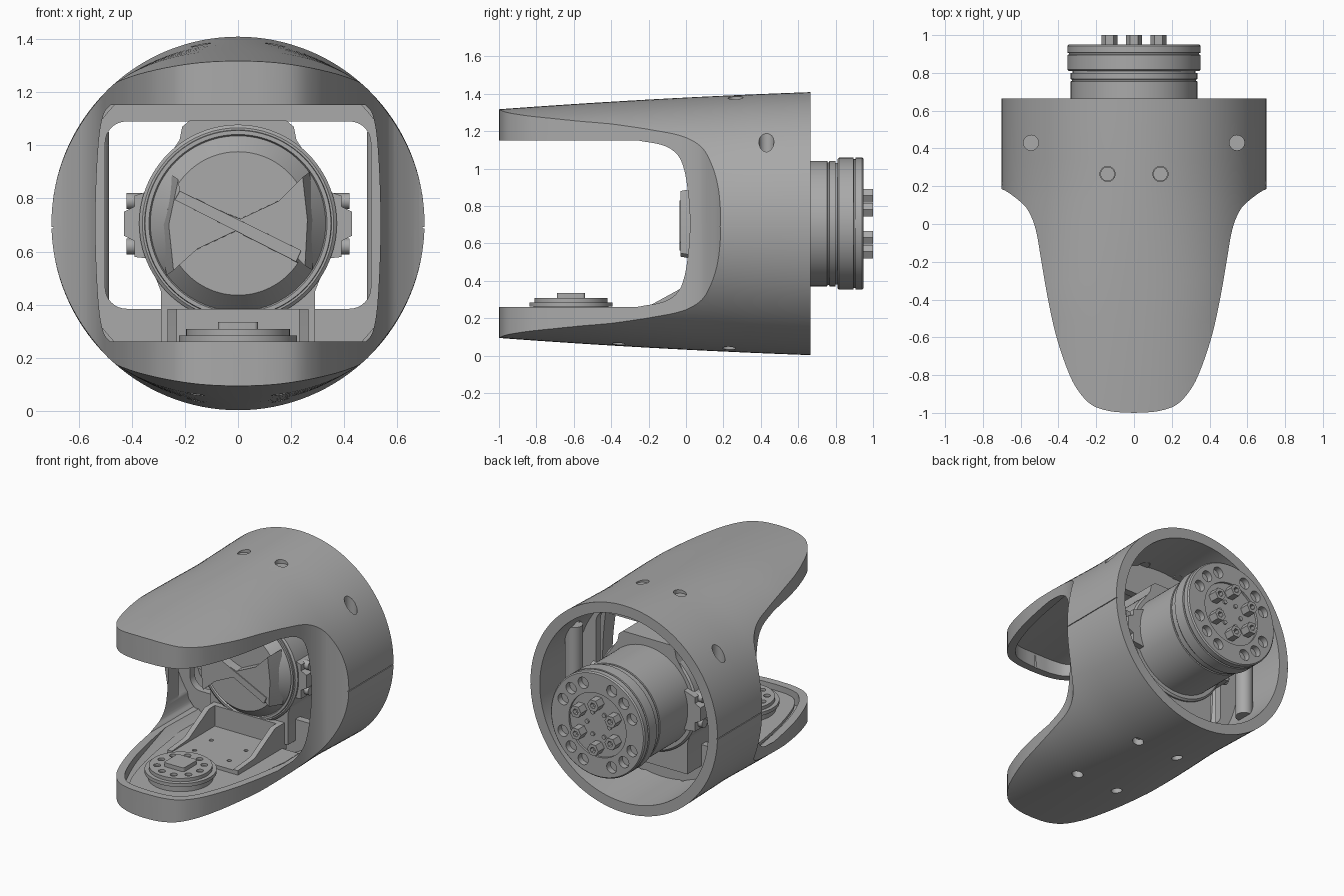
import bpy, bmesh, math
from mathutils import Vector

if "Cube" in bpy.data.objects:
    bpy.data.objects.remove(bpy.data.objects["Cube"], do_unlink=True)

CZ = 0.706  # height of the main axis
GREY = (0.4, 0.4, 0.4, 1)
grey = bpy.data.materials.new("plain_grey")
grey.use_nodes = True
grey.diffuse_color = GREY
grey.node_tree.nodes["Principled BSDF"].inputs["Base Color"].default_value = GREY


def finish(name, bm):
    bmesh.ops.recalc_face_normals(bm, faces=bm.faces)
    mesh = bpy.data.meshes.new(name)
    bm.to_mesh(mesh)
    bm.free()
    mesh.materials.append(grey)
    obj = bpy.data.objects.new(name, mesh)
    bpy.context.collection.objects.link(obj)
    return obj


def activate(obj):
    bpy.ops.object.select_all(action='DESELECT')
    obj.select_set(True)
    bpy.context.view_layer.objects.active = obj


def prism(name, polys, axis, lo, hi, taper=1.0):
    """Extrude 2D polygons along an axis; taper scales the low end."""
    place = {'x': lambda a, b, h: (h, a, b),
             'y': lambda a, b, h: (a, h, b),
             'z': lambda a, b, h: (a, b, h)}[axis]
    bm = bmesh.new()
    for poly in polys:
        ca = sum(p[0] for p in poly) / len(poly)
        cb = sum(p[1] for p in poly) / len(poly)
        low = [bm.verts.new(place(ca + (a - ca) * taper, cb + (b - cb) * taper, lo)) for a, b in poly]
        high = [bm.verts.new(place(a, b, hi)) for a, b in poly]
        bm.faces.new(low)
        bm.faces.new(high)
        for i in range(len(poly)):
            bm.faces.new((low[i - 1], low[i], high[i], high[i - 1]))
    return finish(name, bm)


def loft(name, rows, n=96):
    """Rings (y, x radius, z radius, squareness) around the main axis."""
    bm = bmesh.new()
    rings = []
    for y, rx, rz, p in rows:
        ring = []
        for i in range(n):
            c, s = math.cos(math.tau * i / n), math.sin(math.tau * i / n)
            k = (abs(c) ** p + abs(s) ** p) ** (-1 / p)
            ring.append(bm.verts.new((rx * c * k, y, CZ + rz * s * k)))
        rings.append(ring)
    for r, s in zip(rings, rings[1:]):
        for i in range(n):
            bm.faces.new((r[i - 1], r[i], s[i], s[i - 1]))
    bm.faces.new(rings[0])
    bm.faces.new(rings[-1])
    return finish(name, bm)


def turned(name, profile):
    return loft(name, [(y, r, r, 2) for r, y in profile])


def circle(r, a=0.0, b=0.0, n=32):
    return [(a + r * math.cos(math.tau * i / n), b + r * math.sin(math.tau * i / n)) for i in range(n)]


def rect(a0, a1, b0, b1):
    return [(a0, b0), (a1, b0), (a1, b1), (a0, b1)]


def rounded(a0, a1, b0, b1, r):
    pts = []
    for k, (a, b) in enumerate([(a1 - r, b1 - r), (a0 + r, b1 - r), (a0 + r, b0 + r), (a1 - r, b0 + r)]):
        pts += [(a + r * math.cos(math.pi / 2 * (k + i / 8)),
                 b + r * math.sin(math.pi / 2 * (k + i / 8))) for i in range(9)]
    return pts


def mirrored(half):
    """Close a right-hand outline with its mirror image."""
    return half + [(-a, b) for a, b in reversed(half) if a > 1e-5]


def boolean(obj, cutter, op='DIFFERENCE'):
    mod = obj.modifiers.new("cut", 'BOOLEAN')
    mod.object, mod.operation, mod.solver = cutter, op, 'EXACT'
    activate(obj)
    bpy.ops.object.modifier_apply(modifier=mod.name)
    bpy.data.objects.remove(cutter, do_unlink=True)


def smooth_curve(pts, steps=5):
    v = [Vector(p) for p in pts]
    v = [2 * v[0] - v[1]] + v + [2 * v[-1] - v[-2]]
    out = []
    for p, q, r, s in zip(v, v[1:], v[2:], v[3:]):
        for i in range(steps):
            t = i / steps
            out.append(0.5 * (2 * q + (r - p) * t + (2 * p - 5 * q + 4 * r - s) * t * t
                              + (3 * q - p - 3 * r + s) * t ** 3))
    return out + [v[-2]]


# Forked housing: tapered barrel, flatter at the front, trimmed by the tongue-shaped plan
PLAN = smooth_curve([(0, -1), (.12, -.992), (.22, -.96), (.29, -.89), (.345, -.79), (.41, -.6),
                     (.455, -.4), (.49, -.2), (.52, -.03), (.56, .07), (.61, .125), (.7, .185), (.8, .2)])


def plan_outline(inset):
    half = []
    for i, p in enumerate(PLAN):
        t = (PLAN[min(i + 1, len(PLAN) - 1)] - PLAN[max(i - 1, 0)]).normalized()
        half.append((max(p.x - t.y * inset, 0), p.y + t.x * inset))
    return mirrored(half + [(.8, .9)])


def barrel(name, inset, back):
    rows = []
    for i in range(17):
        y = -1.05 + (back + 1.05) * i / 16
        s = (0.665 - y) / 1.67
        flat = min(max((0.2 - y) / .6, 0), 1)
        rows.append((y, .702 - inset, .703 - .06 * s - .032 * s * s - inset, 2 + .3 * flat))
    obj = loft(name, rows, 128)
    boolean(obj, prism("plan_cutter", [plan_outline(inset * .75)], 'z', -1, 3), 'INTERSECT')
    return obj


housing = barrel("housing", 0, .665)
boolean(housing, barrel("cavity_cutter", .07, .75))
side = smooth_curve([(.48, .445), (.506, .41), (.524, .31), (.535, .1), (.535, -.1), (.524, -.31),
                     (.506, -.41), (.48, -.445)])
mouth = mirrored([(a, CZ + b) for a, b in side])
boolean(housing, prism("mouth_cutter", [mouth], 'y', -1.2, .24))
boolean(housing, prism("top_hole_cutter", [circle(.04, s * x, y) for s in (-1, 1)
                                           for x, y in ((.545, .43), (.14, .265))], 'z', 1.05, 1.6))
boolean(housing, prism("bottom_hole_cutter", [circle(.035, s * .16, y) for s in (-1, 1)
                                              for y in (.23, -.36)], 'z', -.2, .19))
boolean(housing, prism("seam_cutter", [rect(s * .695, s * .72, .1, .8) for s in (-1, 1)], 'z', .687, .692))

# Screws, screw posts and inner frame
prism("top_screws", [circle(.038, s * .14, .265) for s in (-1, 1)], 'z', 1.31, 1.36)
prism("screw_posts", [circle(.055, s * .54, .43) for s in (-1, 1)], 'z', .39, 1.05)
frame = prism("inner_frame", [circle(.645, 0, CZ, 96)], 'y', .2, .25)
boolean(frame, prism("frame_cutter", [rounded(-.5, .5, .385, 1.09, .08)], 'y', 0, .5))

# Rear drive: convex front, body, stepped flange, bolt holes and studs
turned("drive_body", [(.27, .03), (.33, .1), (.335, .09), (.35, .09), (.352, .1), (.352, .2), (.335, .22),
                      (.335, .755), (.328, .757), (.328, .765), (.335, .767), (.335, .8),
                      (.325, .8), (.325, .83)])
flange = turned("drive_flange", [(.345, .81), (.353, .818), (.353, .895), (.345, .897), (.345, .905),
                                 (.353, .907), (.353, .942), (.345, .95)])


def around(count, radius, phase=0.0):
    return [(radius * math.cos(math.tau * (i + phase) / count),
             CZ + radius * math.sin(math.tau * (i + phase) / count)) for i in range(count)]


boolean(flange, prism("bolt_hole_cutter", [circle(.038, a, b, 20) for i, (a, b) in enumerate(around(16, .28))
                                           if i % 4], 'y', .91, 1.1))
boolean(flange, prism("hub_cutter", [circle(.215, 0, CZ, 64)], 'y', .935, 1.1))
studs = prism("hub_studs", [circle(.042, a, b, 6) for a, b in around(6, .15, .5)], 'y', .92, 1.0)
boolean(studs, prism("socket_cutter", [circle(.02, a, b, 6) for a, b in around(6, .15, .5)], 'y', .97, 1.1))
prism("hub_pins", [circle(.014, a, b, 12) for a, b in around(6, .085)], 'y', .92, .945)

# Front of the drive: raised bow-tie block with a diagonal bar
bow = [(-.25, .89), (-.24, .82), (.01, .725), (.17, .8), (.27, .9), (.29, .72), (.28, .53),
       (.23, .58), (.0, .68), (-.17, .6), (-.27, .51), (-.29, .7)]
prism("drive_face_block", [bow], 'y', -.03, .08, .9)
prism("diagonal_bar", [[(-.25, .8), (-.23, .835), (.25, .6), (.23, .555)]], 'y', -.036, .05, .95)

# Clamp around the drive, with ears, top mount and lower legs
turned("drive_clamp", [(.36, .1), (.372, .11), (.372, .41), (.36, .42)])
for s, label in ((1, "left"), (-1, "right")):
    prism(label + "_clamp_ear", [[(s * .3, .57), (s * .39, .58), (s * .39, .64), (s * .43, .66),
                                  (s * .43, .75), (s * .39, .77), (s * .39, .81), (s * .3, .84)]], 'y', .12, .46)
    prism(label + "_ear_bolts", [circle(.03, y, z, 16) for y in (.18, .4) for z in (.62, .79)], 'x',
          min(s * .36, s * .42), max(s * .36, s * .42))
prism("top_mount", [mirrored([(.18, 1.095), (.21, 1.07), (.22, 1.02), (.3, .9)])], 'y', .14, .42)
prism("lower_legs", [mirrored([(.34, .58), (.29, .45), (.29, .24)])], 'y', .12, .4)

# Cradle and floor inside the lower jaw
prism("jaw_floor", [[(a * .85, b) for a, b in plan_outline(.05) if b < .1]], 'z', .2, .22)
rib = [(-.38, .2), (-.38, .25), (-.2, .265), (.02, .385), (.14, .385), (.14, .2)]
for s, label in ((1, "left"), (-1, "right")):
    prism(label + "_cradle_rib", [rib], 'x', min(s * .23, s * .265), max(s * .23, s * .265))
plate = prism("cradle_plate", [rect(-.24, .24, -.38, .14)], 'z', .2, .245)
boolean(plate, prism("plate_hole_cutter", [circle(.014, s * .13, y, 12) for s in (-1, 1)
                                           for y in (-.28, -.1)], 'z', .22, .3))
prism("cradle_back_wall", [rect(-.24, .24, .22, .385)], 'y', .08, .14)

# Lower output disc with a ring of holes and square cap
prism("disc_base", [circle(.2, 0, -.615, 64)], 'z', .15, .27)
prism("disc_rim", [circle(.222, 0, -.615, 64)], 'z', .262, .285)
disc = prism("output_disc", [circle(.195, 0, -.615, 64)], 'z', .28, .308)
boolean(disc, prism("disc_hole_cutter", [circle(.022, a, b - CZ - .615, 16) for a, b in around(10, .145)],
                    'z', .292, .4))
prism("disc_cap", [rounded(-.075, .075, -.69, -.54, .015)], 'z', .3, .335)

# Smooth round surfaces, keep edges sharp
for obj in list(bpy.context.collection.objects):
    if obj.type == 'MESH' and obj.data.materials and obj.data.materials[0] == grey:
        activate(obj)
        bpy.ops.object.shade_smooth_by_angle(angle=math.radians(30))
